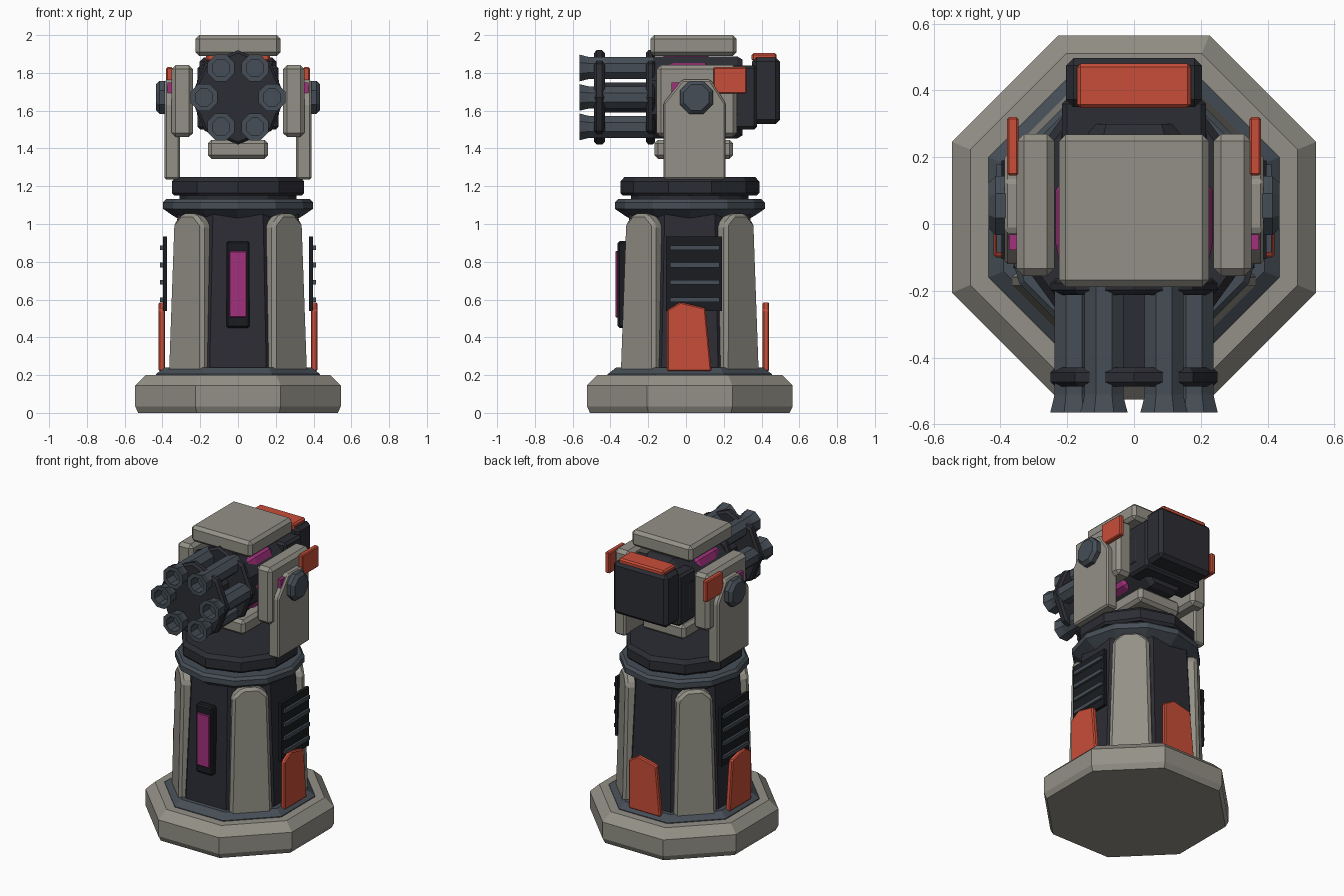
import bpy, bmesh
from math import radians, cos, sin, pi
from mathutils import Matrix, Vector

if "Cube" in bpy.data.objects:
    bpy.data.objects.remove(bpy.data.objects["Cube"])

CY = 0.02    # y of the pedestal axis
GZ = 1.67    # height of the gun axis


def mat(name, rgb):
    m = bpy.data.materials.new(name)
    m.diffuse_color = (*rgb, 1)
    m.use_nodes = True
    m.node_tree.nodes["Principled BSDF"].inputs["Base Color"].default_value = m.diffuse_color
    return m


ARMOUR = mat("armour_grey", (0.29, 0.28, 0.24))
DARK = mat("dark_metal", (0.025, 0.026, 0.034))
BLACK = mat("black_trim", (0.01, 0.012, 0.015))
STEEL = mat("steel", (0.06, 0.075, 0.092))
RED = mat("red_paint", (0.58, 0.075, 0.04))
GLOW = mat("magenta_light", (0.36, 0.03, 0.2))


def finish(bm, name, material, matrix=Matrix(), bevel=0):
    if bevel:
        bmesh.ops.bevel(bm, geom=bm.edges[:], offset=bevel, segments=1,
                        affect='EDGES', clamp_overlap=True)
    bmesh.ops.transform(bm, matrix=matrix, verts=bm.verts[:])
    bmesh.ops.recalc_face_normals(bm, faces=bm.faces[:])
    me = bpy.data.meshes.new(name)
    bm.to_mesh(me)
    bm.free()
    me.materials.append(material)
    ob = bpy.data.objects.new(name, me)
    bpy.context.collection.objects.link(ob)
    return ob


def box(name, x, y, z, material, bevel=0.0):
    """Box from (min, max) ranges."""
    bm = bmesh.new()
    bmesh.ops.create_cube(bm, size=1)
    for v in bm.verts:
        v.co = Vector([(a + b) / 2 + c * (b - a) for (a, b), c in zip((x, y, z), v.co)])
    return finish(bm, name, material, bevel=bevel)


def turned(name, profile, sides, material, matrix, rot=0, flats=False):
    """Faceted solid turned around local z from (radius, height) points."""
    bm = bmesh.new()
    k = 1 / cos(pi / sides) if flats else 1
    loops = []
    for r, h in profile:
        ang = [radians(rot) + 2 * pi * i / sides for i in range(sides)]
        loops.append([bm.verts.new((r * k * cos(a), r * k * sin(a), h)) for a in ang])
    for lo, hi in zip(loops, loops[1:]):
        for i in range(sides):
            j = (i + 1) % sides
            bm.faces.new((lo[i], lo[j], hi[j], hi[i]))
    bm.faces.new(loops[0][::-1])
    bm.faces.new(loops[-1])
    return finish(bm, name, material, matrix)


def slab(name, pts, dist, thick, angle, material, bevel=0.0, lean=0.0, flip=1):
    """Plate with outline pts (u, z), outer face dist from the axis, turned by angle."""
    bm = bmesh.new()
    z0 = pts[0][1]
    rings = [[bm.verts.new((flip * u, -dist + t + (z - z0) * lean, z)) for u, z in pts]
             for t in (0, thick)]
    n = len(pts)
    bm.faces.new(rings[0])
    bm.faces.new(rings[1][::-1])
    for i in range(n):
        j = (i + 1) % n
        bm.faces.new((rings[0][i], rings[0][j], rings[1][j], rings[1][i]))
    m = Matrix.Translation((0, CY, 0)) @ Matrix.Rotation(radians(angle), 4, 'Z')
    return finish(bm, name, material, m, bevel)


# Pedestal: foot, column, collar and turntable
UP = Matrix.Translation((0, CY, 0))
turned("foot", [(.528, 0), (.545, .035), (.545, .145), (.49, .2)], 8, ARMOUR, UP, 22.5, True)
turned("foot_ring", [(.435, .18), (.435, .205), (.39, .24)], 8, STEEL, UP, 22.5, True)
turned("column", [(.362, .22), (.32, 1.06)], 8, DARK, UP, 22.5, True)
turned("collar", [(.32, 1.03), (.345, 1.045), (.397, 1.08), (.397, 1.115), (.38, 1.132)],
       12, STEEL, UP)
turned("neck", [(.31, 1.12), (.31, 1.17)], 12, DARK, UP)
turned("turntable", [(.355, 1.15), (.368, 1.165), (.368, 1.225), (.345, 1.25)], 10, DARK, UP, 90)

# Armour pilasters on the four diagonal faces
PIL = [(-.132, .21), (.132, .21), (.112, 1.0), (.05, 1.055), (-.05, 1.055), (-.112, 1.0)]
for i in range(4):
    slab(f"pilaster_{i}", PIL, .402, .1, 45 + 90 * i, ARMOUR, .018, .025)

# Red fins on the sides and the back
FIN = [(-.12, .22), (.115, .22), (.083, .555), (-.05, .587), (-.12, .545)]
for tag, ang, flip in (("right", 90, 1), ("back", 180, 1), ("left", -90, -1)):
    slab(f"fin_{tag}", FIN, .42, .034, ang, RED, .007, 0, flip)

# Front light
box("light_frame", (-.062, .062), (-.362, -.31), (.45, .91), BLACK, .01)
box("light_strip", (-.046, .046), (-.374, -.35), (.505, .857), GLOW, .004)

# Parts repeated on both sides
ARM = [(-.14, 1.235), (.19, 1.235), (.19, 1.64), (.11, 1.765), (-.04, 1.765), (-.14, 1.64)]
BADGE = [(.15, 1.69), (.3, 1.69), (.3, 1.83), (.125, 1.83), (.125, 1.72)]
for tag, s in (("right", 1), ("left", -1)):
    def span(a, b):
        return tuple(sorted((s * a, s * b)))
    box(f"vent_{tag}", span(.376, .397), (-.105, .19), (.54, .935), BLACK)
    for i in range(4):
        z = .6 + .0915 * i
        box(f"vent_slat_{tag}_{i}", span(.385, .412), (-.085, .178), (z - .012, z + .012), STEEL)
    slab(f"yoke_arm_{tag}", ARM, .388, .08, 90 * s, ARMOUR, .01, 0, s)
    slab(f"badge_{tag}", BADGE, .38, .034, 90 * s, RED, .006, 0, s)
    m = Matrix.Translation((0, .055, GZ)) @ Matrix.Rotation(s * pi / 2, 4, 'Y')
    turned(f"pivot_bolt_{tag}", [(.088, .3), (.088, .415), (.068, .435)], 8, STEEL, m, 22.5, True)
    box(f"cheek_{tag}", span(.238, .352), (-.155, .27), (1.46, 1.842), ARMOUR, .022)
    box(f"cheek_light_{tag}", span(.34, .374), (-.078, -.022), (1.69, 1.75), GLOW)

# Gun housing
GUN = Matrix.Translation((0, 0, GZ)) @ Matrix.Rotation(pi / 2, 4, 'X')   # local z is forward
turned("receiver", [(.2, -.3), (.218, -.27), (.218, .18)], 8, DARK, GUN, 22.5, True)
turned("glow_ring", [(.222, -.12), (.235, -.1), (.235, .06), (.222, .12)], 8, GLOW, GUN)
box("top_plate", (-.225, .225), (-.188, .268), (1.89, 2.0), ARMOUR, .02)
box("bottom_plate", (-.16, .16), (-.168, .25), (1.345, 1.445), ARMOUR, .02)

# Ammunition box at the back
box("feed_block", (-.215, .215), (.2, .375), (1.5, 1.84), DARK, .015)
box("ammo_box", (-.203, .203), (.35, .497), (1.53, 1.882), DARK, .022)
box("ammo_lid", (-.17, .17), (.348, .48), (1.86, 1.905), RED, .01)

# Rotary barrels with clamps and shaft
turned("barrel_shaft", [(.085, .15), (.085, .46)], 8, DARK, GUN, 22.5)
for tag, a, b in (("front", .43, .487), ("rear", .163, .212)):
    turned(f"clamp_{tag}", [(.235, a), (.25, a + .014), (.25, b - .014), (.235, b)],
           8, DARK, GUN)
for i in range(6):
    a = i * pi / 3
    m = GUN @ Matrix.Translation((.18 * cos(a), .18 * sin(a), 0))
    turned(f"barrel_{i}", [(.058, .17), (.058, .51), (.062, .53), (.071, .565),
                           (.046, .565), (.046, .49)], 8, STEEL, m, 22.5, True)
